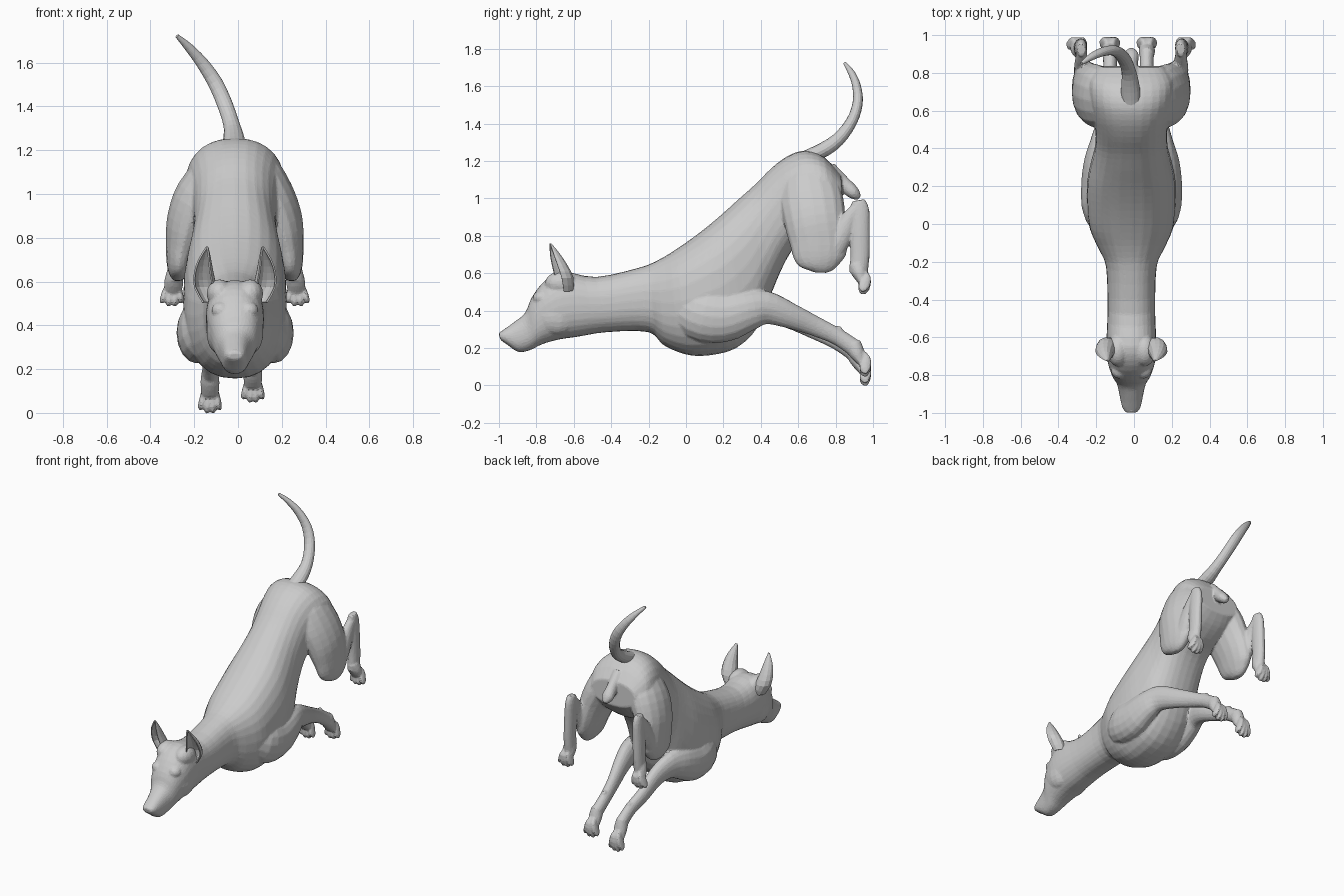
import bpy, bmesh, math
from mathutils import Vector, Matrix

if "Cube" in bpy.data.objects:
    bpy.data.objects.remove(bpy.data.objects["Cube"])

X = Vector((1, 0, 0))
CX = -0.014          # head and body sit slightly left of centre


def spline(rows, n=3):
    """Catmull-Rom refinement of rows of numbers."""
    out = []
    for i in range(len(rows) - 1):
        p = [rows[max(0, min(len(rows) - 1, i + k))] for k in (-1, 0, 1, 2)]
        for s in range(n):
            t = s / n
            out.append([0.5 * (2 * b + (c - a) * t + (2 * a - 5 * b + 4 * c - d) * t * t
                               + (3 * b - a - 3 * c + d) * t ** 3) for a, b, c, d in zip(*p)])
    return out + [list(rows[-1])]


def skin(bm, rings, sides=16, square=1.0):
    """Closed loft through rings of (centre, half-axis u, half-axis v)."""
    def sq(x):
        return math.copysign(abs(x) ** square, x)
    loops = []
    for c, u, v in rings:
        loops.append([bm.verts.new(c + u * sq(math.cos(a)) + v * sq(math.sin(a)))
                      for a in (2 * math.pi * k / sides for k in range(sides))])
    for a, b in zip(loops, loops[1:]):
        for k in range(sides):
            j = (k + 1) % sides
            bm.faces.new((a[k], a[j], b[j], b[k]))
    bm.faces.new(loops[0][::-1])
    bm.faces.new(loops[-1])


def limb(bm, rows, n=3):
    """Tube along rows of (x, y, z, sideways radius, other radius)."""
    rows = spline(rows, n)
    pts = [Vector(r[:3]) for r in rows]
    rings = []
    for i, r in enumerate(rows):
        t = (pts[min(i + 1, len(pts) - 1)] - pts[max(i - 1, 0)]).normalized()
        u = (X - t * t.x).normalized()
        rings.append((pts[i], u * max(r[3], .003), t.cross(u) * max(r[4], .003)))
    skin(bm, rings)


def ball(bm, loc, size):
    m = Matrix.Translation(loc) @ Matrix.Diagonal((*size, 1))
    bmesh.ops.create_uvsphere(bm, u_segments=14, v_segments=10, radius=1, matrix=m)


def finish(bm, name):
    bmesh.ops.recalc_face_normals(bm, faces=bm.faces)
    me = bpy.data.meshes.new(name)
    bm.to_mesh(me)
    bm.free()
    ob = bpy.data.objects.new(name, me)
    bpy.context.collection.objects.link(ob)
    return ob


def paw(bm, wrist, tip, spread):
    """Rounded palm with four splayed, knuckled toes ending in claws."""
    w, t = Vector(wrist), Vector(tip)
    palm = w.lerp(t, .3)
    limb(bm, [(*w, .036, .045), (*palm, .044, .042), (*w.lerp(t, .6), .04, .02)])
    for k in (-1.5, -.5, .5, 1.5):
        e = t + Vector((k * spread, 0, .016 * (abs(k) - .5)))
        knuckle = palm.lerp(e, .45) + Vector((0, .02, .018))
        limb(bm, [(*palm.lerp(w, .3), .013, .02), (*knuckle, .0165, .03),
                  (*palm.lerp(e, .8), .0155, .03), (*e, .007, .012)])


bm = bmesh.new()

# head, neck and torso: top y, top z, bottom y, bottom z, half width
stations = [
    (-1.002, .278, -.992, .243, .032), (-.975, .298, -.955, .217, .05),
    (-.92, .338, -.895, .178, .062), (-.86, .388, -.83, .19, .077),
    (-.825, .47, -.77, .22, .104), (-.75, .565, -.68, .245, .128),
    (-.65, .607, -.58, .26, .132), (-.48, .58, -.42, .285, .126),
    (-.25, .63, -.2, .285, .134), (-.15, .67, -.12, .215, .172),
    (-.05, .73, 0, .165, .22), (.07, .815, .12, .16, .235),
    (.18, .905, .27, .2, .234), (.28, .995, .39, .32, .212),
    (.37, 1.075, .46, .5, .192), (.46, 1.165, .53, .66, .19),
    (.55, 1.23, .6, .76, .205), (.64, 1.255, .7, .82, .222),
    (.74, 1.22, .78, .88, .22), (.83, 1.12, .838, .95, .17)]
rings = []
for ty, tz, by, bz, w in spline(stations):
    top, bot = Vector((CX, ty, tz)), Vector((CX, by, bz))
    rings.append(((top + bot) / 2, X * w, (top - bot) / 2))
skin(bm, rings, 28, .86)

# brows, skull corners, cheeks
for s in (-1, 1):
    ball(bm, (CX + s * .062, -.775, .468), (.046, .045, .04))
    ball(bm, (CX + s * .07, -.67, .545), (.06, .085, .065))
    ball(bm, (CX + s * .075, -.69, .37), (.056, .11, .1))

# small lump below the tail
limb(bm, [(CX, .76, 1.15, .045, .05), (CX, .84, 1.08, .035, .04),
          (CX, .895, 1.03, .04, .035), (CX, .925, 1.0, .015, .015)])

# legs; the two sides differ a little in stance
for s, arm, foot, low in ((1, 0, .068, .05), (-1, .025, .128, .0)):
    h = -.014 if s > 0 else .016                   # hip offset
    # front leg, swept back
    limb(bm, [(s * .08, -.08, .46, .06, .08), (s * (.145 + arm), .06, .385, .095, .14),
              (s * (.165 + arm), .2, .365, .09, .135), (s * (.165 + arm), .33, .40, .075, .11),
              (s * (.15 + arm), .43, .415, .058, .09), (s * (.125 + arm), .55, .375, .048, .07),
              (s * (foot + .02), .69, .3 + low / 3, .038, .054),
              (s * foot, .81, .235 + low / 2, .036, .046),
              (s * foot, .90, .175 + low / 2, .038, .047)])
    ball(bm, (s * foot, .815, .268 + low / 2), (.018, .024, .026))
    paw(bm, (s * foot, .89, .2 + low / 2), (s * foot, .968, low), .032)
    # thigh
    limb(bm, [(s * .05, .65, 1.19, .02, .03), (s * .09, .65, 1.12, .09, .13),
              (s * (.16 + h), .67, 1.0, .108, .168),
              (s * (.212 + h), .69, .88, .098, .165), (s * (.238 + h), .71, .77, .077, .156),
              (s * (.253 + h), .715, .68, .058, .138), (s * (.258 + h), .72, .63, .04, .09),
              (s * (.258 + h), .72, .603, .018, .035)])
    # folded shank, hock and rear foot
    limb(bm, [(s * (.255 + h), .755, .67, .042, .06), (s * (.26 + h), .82, .78, .042, .06),
              (s * (.262 + h), .88, .90, .032, .044), (s * (.262 + h), .93, .965, .026, .026)])
    limb(bm, [(s * (.262 + h), .922, .99, .022, .035), (s * (.262 + h), .928, .94, .03, .052),
              (s * (.266 + h), .93, .83, .034, .053), (s * (.27 + h), .93, .70, .034, .052),
              (s * (.272 + h), .922, .6, .036, .05)])
    paw(bm, (s * (.272 + h), .915, .65), (s * (.288 + h), .955, .488), .033)

# fuse everything into one skin, then bring back a faceted surface
body = finish(bm, "dog_body")
rm = body.modifiers.new("fuse", 'REMESH')
rm.mode, rm.voxel_size = 'VOXEL', .007
sm = body.modifiers.new("soften", 'SMOOTH')
sm.factor, sm.iterations = .5, 6
body.modifiers.new("facets", 'DECIMATE').ratio = .12

# tail
bm = bmesh.new()
limb(bm, [(CX, .59, 1.205, .05, .03), (-.018, .71, 1.247, .05, .04), (-.028, .81, 1.312, .038, .036),
          (-.06, .885, 1.41, .036, .03), (-.105, .918, 1.51, .034, .027),
          (-.165, .912, 1.6, .028, .023), (-.225, .885, 1.67, .02, .018),
          (-.278, .85, 1.722, .009, .009)])
finish(bm, "tail")

# ears: cupped shells opening forward and outward; eyes and nose
for s, side in ((1, "right"), (-1, "left")):
    bm = bmesh.new()
    levels = spline([(.105, -.65, .505, .045), (.134, -.66, .575, .055), (.142, -.682, .64, .046),
                     (.138, -.705, .70, .029), (.127, -.726, .757, .003)], 2)
    rows = []
    for x, y, z, r in levels:
        row = []
        for k in range(9):
            a = math.radians(110 - 115 + k * 230 / 8)     # arc wraps the back of the ear
            row.append(bm.verts.new((CX + s * (x + .9 * r * math.cos(a)), y + r * math.sin(a), z)))
        rows.append(row)
    for a, b in zip(rows, rows[1:]):
        for k in range(8):
            bm.faces.new((a[k], a[k + 1], b[k + 1], b[k]))
    ear = finish(bm, side + "_ear")
    so = ear.modifiers.new("thickness", 'SOLIDIFY')
    so.thickness, so.offset = .008, 0
    bm = bmesh.new()
    ball(bm, (CX + s * .066, -.808, .428), (.018, .016, .011))
    finish(bm, side + "_eye")
bm = bmesh.new()
ball(bm, (CX, -.976, .272), (.03, .023, .02))
finish(bm, "nose")
